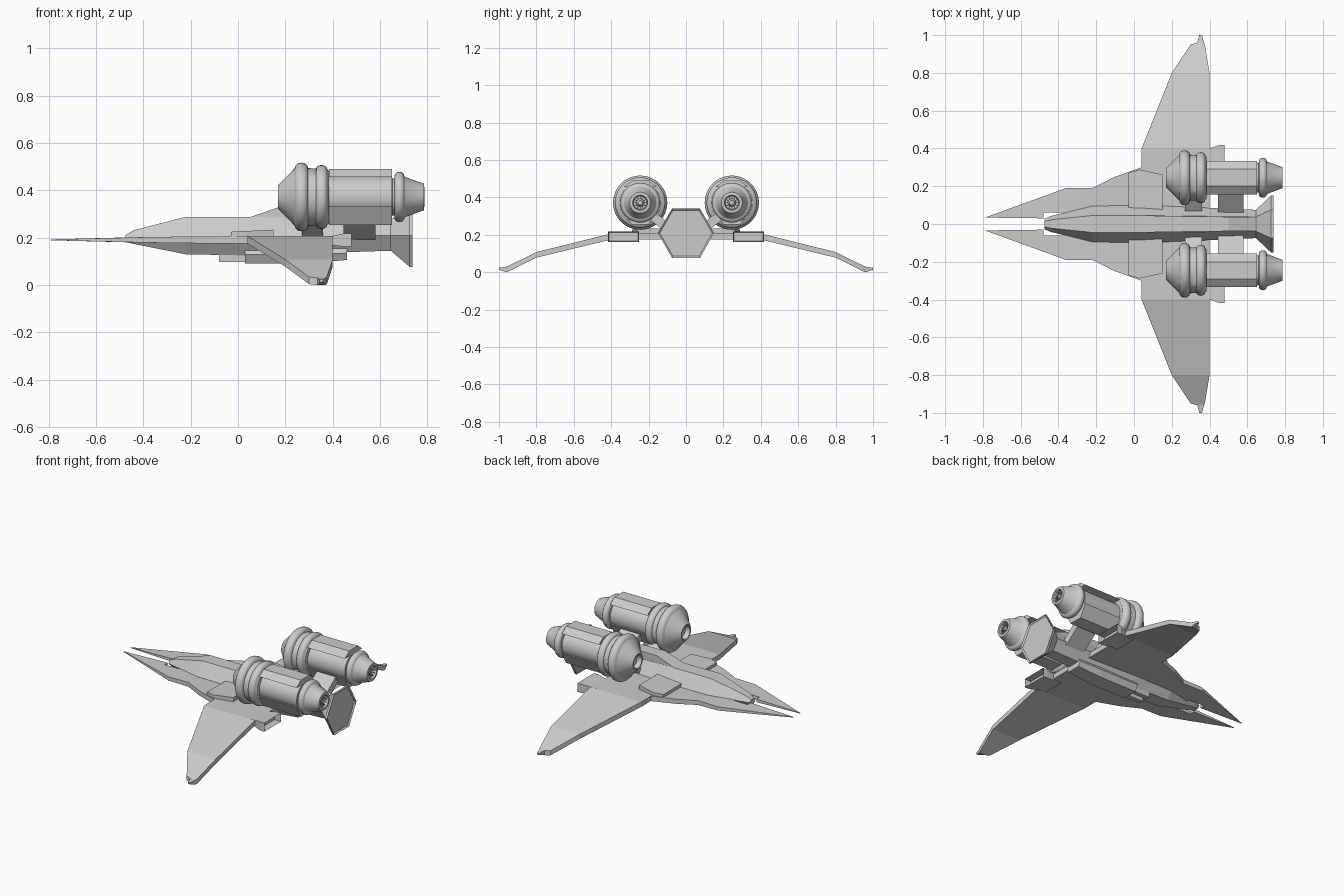
import bpy, bmesh, math
from mathutils import Vector

if "Cube" in bpy.data.objects:
    bpy.data.objects.remove(bpy.data.objects["Cube"])


def finish(name, bm, mirror=False, smooth=False):
    bmesh.ops.recalc_face_normals(bm, faces=bm.faces)
    me = bpy.data.meshes.new(name)
    bm.to_mesh(me)
    bm.free()
    ob = bpy.data.objects.new(name, me)
    bpy.context.collection.objects.link(ob)
    bpy.ops.object.select_all(action='DESELECT')
    ob.select_set(True)
    bpy.context.view_layer.objects.active = ob
    if smooth:
        bpy.ops.object.shade_smooth_by_angle(angle=math.radians(35))
    if mirror:
        m = ob.modifiers.new("mirror", 'MIRROR')
        m.use_axis = (False, True, False)
        m.use_mirror_merge = False
    return ob


def loft(name, sections, mirror=False, recess=None):
    """Skin a row of equal-sized cross-sections and cap both ends."""
    bm = bmesh.new()
    rings = [[bm.verts.new(p) for p in s] for s in sections]
    n = len(rings[0])
    for a, b in zip(rings, rings[1:]):
        for i in range(n):
            j = (i + 1) % n
            bm.faces.new((a[i], a[j], b[j], b[i]))
    bm.faces.new(rings[0])
    end = bm.faces.new(rings[-1])
    bmesh.ops.recalc_face_normals(bm, faces=bm.faces)
    if recess:
        bmesh.ops.inset_region(bm, faces=[end], thickness=recess[0])
        bmesh.ops.translate(bm, verts=end.verts, vec=(-recess[1], 0, 0))
    return finish(name, bm, mirror)


def hexa(x, half, flat, lo, mid, hi):
    return [(x, -half, mid), (x, -flat, hi), (x, flat, hi),
            (x, half, mid), (x, flat, lo), (x, -flat, lo)]


def rect(x, y0, y1, z0, z1):
    return [(x, y0, z0), (x, y1, z0), (x, y1, z1), (x, y0, z1)]


def prism(name, outline, mid, mirror=True):
    """Plate from (x, y, half thickness) points around a middle height."""
    bm = bmesh.new()
    top = [bm.verts.new((x, y, mid + t)) for x, y, t in outline]
    bot = [bm.verts.new((x, y, mid - t)) for x, y, t in outline]
    n = len(top)
    for i in range(n):
        j = (i + 1) % n
        bm.faces.new((top[i], top[j], bot[j], bot[i]))
    caps = [bm.faces.new(top), bm.faces.new(bot)]
    bmesh.ops.triangulate(bm, faces=caps)
    return finish(name, bm, mirror)


def bulge(x, r, w, h, n=8):
    """Half-round ring in a lathe profile."""
    return [(x - w * math.cos(math.pi * i / n), r + h * math.sin(math.pi * i / n))
            for i in range(n + 1)]


EY, EZ = 0.245, 0.372


def lathe(name, profile, seg=40):
    bm = bmesh.new()
    rings = []
    for x, r in profile:
        rings.append([bm.verts.new((x, EY + r * math.cos(2 * math.pi * k / seg),
                                    EZ + r * math.sin(2 * math.pi * k / seg)))
                      for k in range(seg)])
    for a, b in zip(rings, rings[1:]):
        for i in range(seg):
            j = (i + 1) % seg
            bm.faces.new((a[i], a[j], b[j], b[i]))
    bm.faces.new(rings[0])
    bm.faces.new(rings[-1])
    return finish(name, bm, True, True)


# Fuselage with flared hexagonal tail
loft("fuselage", [
    hexa(-0.475, 0.028, 0.014, 0.182, 0.198, 0.212),
    hexa(-0.44, 0.042, 0.022, 0.174, 0.2, 0.232),
    hexa(-0.22, 0.095, 0.045, 0.13, 0.205, 0.288),
    hexa(0.05, 0.1, 0.045, 0.125, 0.205, 0.288),
    hexa(0.64, 0.075, 0.038, 0.145, 0.21, 0.275)])
loft("tail_flare", [
    hexa(0.63, 0.075, 0.038, 0.145, 0.21, 0.275),
    hexa(0.645, 0.075, 0.038, 0.145, 0.21, 0.275),
    hexa(0.725, 0.15, 0.075, 0.077, 0.21, 0.34),
    hexa(0.738, 0.15, 0.075, 0.077, 0.21, 0.34)], recess=(0.01, 0.008))

# Raised spine
loft("spine", [
    rect(0.05, -0.045, 0.045, 0.25, 0.287),
    rect(0.18, -0.042, 0.042, 0.25, 0.332),
    rect(0.5, -0.038, 0.038, 0.25, 0.325),
    rect(0.64, -0.036, 0.036, 0.25, 0.275)])

# Belly pod and its two forward barrels
loft("belly_pod", [
    hexa(0.03, 0.07, 0.05, 0.092, 0.13, 0.16),
    hexa(0.3, 0.07, 0.05, 0.092, 0.13, 0.16),
    hexa(0.46, 0.06, 0.045, 0.106, 0.135, 0.16)])
loft("belly_barrel", [
    rect(-0.08, 0.015, 0.045, 0.097, 0.135),
    rect(0.05, 0.015, 0.045, 0.097, 0.135)], True)

# Forward prongs and wing root in one flat plate
prism("root_plate", [
    (-0.79, 0.034, 0.002), (-0.36, 0.19, 0.012), (-0.22, 0.19, 0.014),
    (-0.1, 0.25, 0.015), (0.04, 0.3, 0.016), (0.04, 0.4, 0.016),
    (0.4, 0.4, 0.016), (0.4, 0.02, 0.016), (-0.36, 0.02, 0.012),
    (-0.37, 0.062, 0.012), (-0.48, 0.062, 0.01), (-0.48, 0.03, 0.01)], 0.191)

# Drooping outer wing
WING = [(0.4, 0.04, 0.4, 0.175, 0.207), (0.8, 0.2, 0.4, 0.078, 0.108),
        (0.95, 0.3, 0.375, 0.004, 0.034), (0.96, 0.335, 0.37, 0.0, 0.03),
        (1.0, 0.345, 0.36, 0.013, 0.024)]
loft("outer_wing", [[(a, y, lo), (b, y, lo), (b, y, hi), (a, y, hi)]
                    for y, a, b, lo, hi in WING], True)

# Raised panels on the wing roots
loft("root_panel", [
    rect(-0.03, 0.07, 0.27, 0.195, 0.225),
    rect(0.03, 0.07, 0.288, 0.195, 0.228),
    rect(0.15, 0.07, 0.262, 0.195, 0.234)], True)

# Box exhausts behind the wing roots
loft("wing_exhaust", [
    rect(0.34, 0.255, 0.4, 0.17, 0.207),
    rect(0.4, 0.255, 0.4, 0.168, 0.208),
    rect(0.45, 0.25, 0.418, 0.162, 0.218),
    rect(0.48, 0.25, 0.418, 0.162, 0.218)], True, recess=(0.008, 0.04))

# Engine struts
loft("engine_strut", [
    [(x, 0.05, 0.23), (x, 0.075, 0.19), (x, 0.22, 0.3), (x, 0.19, 0.34)]
    for x in (0.445, 0.58)], True)
loft("front_strut", [
    [(x, 0.07, 0.24), (x, 0.09, 0.21), (x, 0.2, 0.29), (x, 0.18, 0.32)]
    for x in (0.27, 0.36)], True)

# Engines: intake with two rings, core, rear ring and hollow nozzle
lathe("engine", [(0.2, 0.035), (0.172, 0.042), (0.17, 0.05), (0.238, 0.12)]
      + bulge(0.268, 0.122, 0.028, 0.023)
      + [(0.297, 0.122), (0.33, 0.12)]
      + bulge(0.353, 0.12, 0.023, 0.015)
      + [(0.384, 0.11), (0.385, 0.088), (0.65, 0.088), (0.652, 0.078), (0.66, 0.078)]
      + bulge(0.682, 0.088, 0.021, 0.018)
      + [(0.706, 0.085), (0.785, 0.056), (0.787, 0.04), (0.755, 0.035),
         (0.755, 0.022), (0.775, 0.012)])

# Flat-sided shrouds above and below each engine core
for label, s, edge in (("upper", 1, 0.085), ("lower", -1, 0.04)):
    loft(label + "_engine_shroud", [
        [(x, EY - 0.088, EZ + s * edge), (x, EY - 0.045, EZ + s * 0.118),
         (x, EY + 0.045, EZ + s * 0.118), (x, EY + 0.088, EZ + s * edge)]
        for x in (0.385, 0.65)], True)

# Small vanes inside the nozzles
bm = bmesh.new()
for k in range(12):
    a = 2 * math.pi * k / 12
    c, n = Vector((0, math.cos(a), math.sin(a))), Vector((0, -math.sin(a), math.cos(a)))
    o = Vector((0, EY, EZ))
    base = [o + c * r + n * w for r, w in ((0.02, -0.002), (0.04, -0.002), (0.04, 0.002), (0.02, 0.002))]
    lo = [bm.verts.new(p + Vector((0.755, 0, 0))) for p in base]
    hi = [bm.verts.new(p + Vector((0.778, 0, 0))) for p in base]
    bm.faces.new(hi)
    for i in range(4):
        bm.faces.new((lo[i], lo[(i + 1) % 4], hi[(i + 1) % 4], hi[i]))
finish("nozzle_vanes", bm, True)
